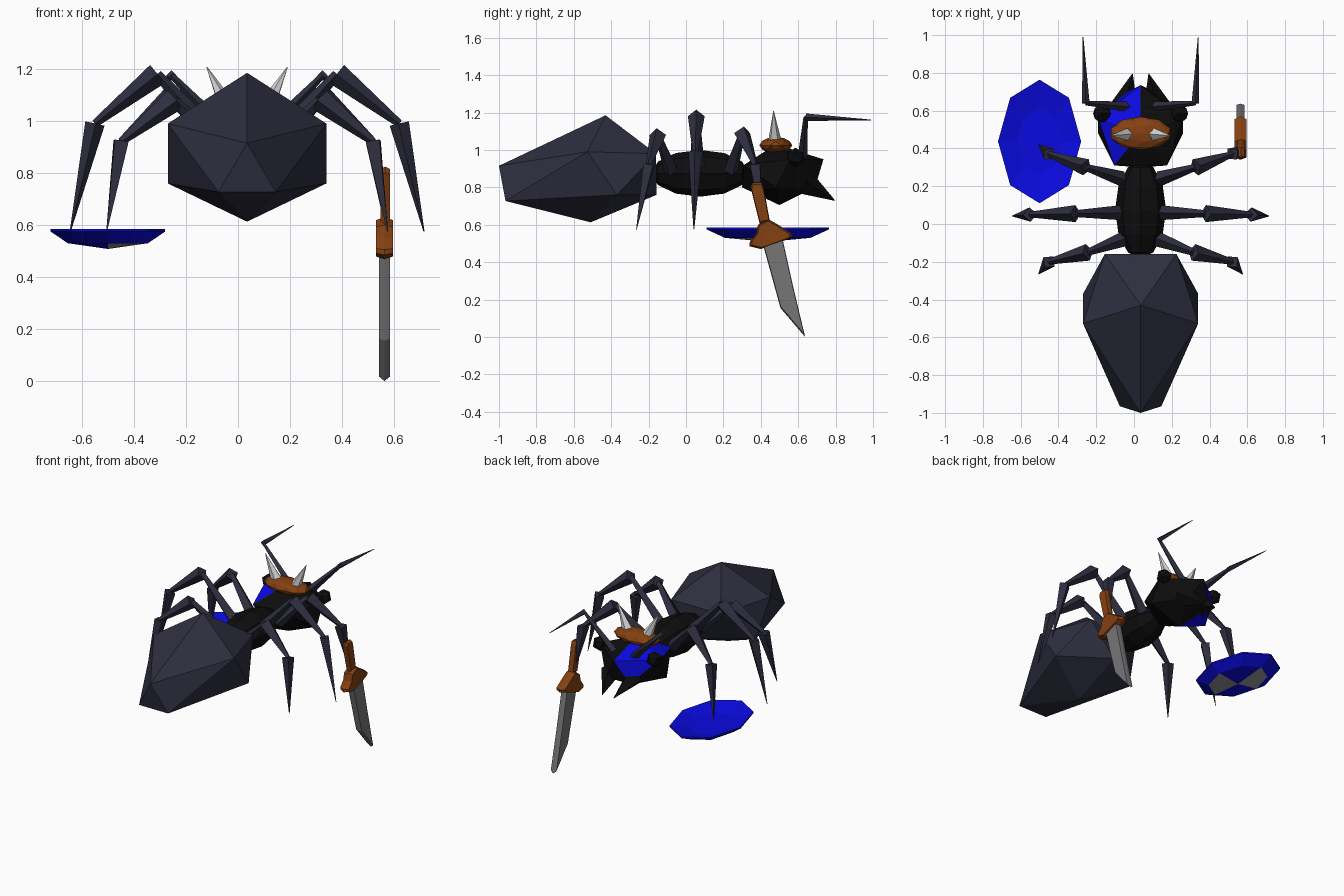
import bpy, bmesh, math
from mathutils import Vector, Matrix

if "Cube" in bpy.data.objects:
    bpy.data.objects.remove(bpy.data.objects["Cube"])

CX = 0.035  # body centre line


def mat(name, c):
    m = bpy.data.materials.new(name)
    m.diffuse_color = (*c, 1)
    m.use_nodes = True
    m.node_tree.nodes["Principled BSDF"].inputs["Base Color"].default_value = m.diffuse_color
    return m


SLATE = mat("dark slate", (0.027, 0.027, 0.05))
BLACK = mat("black", (0.004, 0.004, 0.004))
BLUE = mat("blue", (0.003, 0.003, 0.75))
BROWN = mat("brown", (0.23, 0.052, 0.006))
STEEL = mat("steel grey", (0.18, 0.18, 0.18))
SILVER = mat("shield grey", (0.32, 0.32, 0.32))
IVORY = mat("horn white", (0.68, 0.68, 0.68))


def finish(name, bm, mats, rule=None):
    bmesh.ops.recalc_face_normals(bm, faces=bm.faces)
    bm.normal_update()
    if rule:
        for f in bm.faces:
            f.material_index = rule(f)
    me = bpy.data.meshes.new(name)
    bm.to_mesh(me)
    bm.free()
    for m in mats:
        me.materials.append(m)
    ob = bpy.data.objects.new(name, me)
    bpy.context.collection.objects.link(ob)
    return ob


def facet_body(name, half, mats, rule=None):
    """Convex faceted body from points on one side, mirrored over the centre line."""
    bm = bmesh.new()
    for x, y, z in half:
        for s in ((1, -1) if x else (1,)):
            bm.verts.new((CX + s * x, y, z))
    bmesh.ops.convex_hull(bm, input=bm.verts)
    return finish(name, bm, mats, rule)


def ball(name, c, r, m, sub=1):
    bm = bmesh.new()
    bmesh.ops.create_icosphere(bm, subdivisions=sub, radius=1)
    bmesh.ops.transform(bm, matrix=Matrix.Translation(c) @ Matrix.Diagonal((*r, 1)), verts=bm.verts)
    return finish(name, bm, [m])


def spikes(name, pts, radii, m, sides=4):
    """Chain of tapering segments; radii are (start, end) of every segment."""
    bm = bmesh.new()
    for a, b, (r1, r2) in zip(pts, pts[1:], radii):
        a, b = Vector(a), Vector(b)
        d = b - a
        mx = Matrix.Translation((a + b) / 2) @ d.to_track_quat('Z', 'Y').to_matrix().to_4x4()
        bmesh.ops.create_cone(bm, cap_ends=True, segments=sides, radius1=r1, radius2=r2,
                              depth=d.length, matrix=mx)
    return finish(name, bm, [m])


def side_plate(name, poly, x, t, m, rim=0.0):
    """Profile in the y-z plane, thickened along x; rim narrows the outer faces."""
    bm = bmesh.new()
    n = len(poly)
    cy, cz = sum(p[0] for p in poly) / n, sum(p[1] for p in poly) / n
    rows = []
    for dx, k in ((-t, 1 - rim), (0, 1), (t, 1 - rim)):
        rows.append([bm.verts.new((x + dx, cy + (y - cy) * k, cz + (z - cz) * k)) for y, z in poly])
    for a, b in zip(rows, rows[1:]):
        for i in range(n):
            j = (i + 1) % n
            bm.faces.new((a[i], a[j], b[j], b[i]))
    bm.faces.new(rows[0])
    bm.faces.new(rows[2])
    return finish(name, bm, [m])


# abdomen, a stretched icosahedron
facet_body("abdomen", [(0, -1.0, .915), (.11, -.965, .727), (0, -.43, 1.185), (.305, -.527, .99),
                       (.305, -.37, .76), (0, -.51, .613), (.19, -.16, .98), (0, -.157, .76)], [SLATE])

# thorax
bm = bmesh.new()
bmesh.ops.create_uvsphere(bm, u_segments=8, v_segments=6, radius=1)
bmesh.ops.transform(bm, verts=bm.verts, matrix=Matrix.Translation((CX, .075, .875))
                    @ Matrix.Diagonal((.135, .26, .125, 1)) @ Matrix.Rotation(math.pi / 2, 4, 'X'))
finish("thorax", bm, [BLACK])


# head with blue patches on its left side
def head_rule(f):
    c = f.calc_center_median()
    return int(c.x < CX - .02 and (c.z > .895 or (c.z < .78 and c.y > .5)))


facet_body("head", [(0, .735, .95), (.09, .69, .80), (0, .48, 1.03), (.225, .56, .95),
                    (.225, .48, .80), (0, .50, .705), (.14, .31, .92), (0, .30, .80)],
           [BLACK, BLUE], head_rule)

# helmet
ball("helmet", (CX, .48, 1.025), (.165, .088, .045), BROWN, 2)

LEGS = {
    "front_leg": [(.10, .24, .89), (.29, .30, 1.09), (.485, .37, .92), (.54, .42, .575)],
    "middle_leg": [(.10, .06, .91), (.345, .055, 1.18), (.585, .05, .99), (.68, .042, .575)],
    "back_leg": [(.09, -.08, .89), (.28, -.15, 1.08), (.485, -.20, .92), (.54, -.265, .575)],
}
for s, side in ((-1, "left"), (1, "right")):
    def at(pts):
        return [(CX + s * x, y, z) for x, y, z in pts]

    # legs
    for name, pts in LEGS.items():
        if name == "front_leg" and s > 0:  # this one holds the sword
            pts = pts[:3] + [(.53, .41, .60)]
        spikes(f"{side}_{name}", at(pts), [(.04, .018), (.045, .015), (.038, .002)], SLATE)
    # antenna
    spikes(f"{side}_antenna", at([(.05, .62, .93), (.29, .64, 1.175), (.305, .99, 1.16)]),
           [(.028, .012), (.02, .002)], SLATE)
    # eye, mandible, horn
    ball(f"{side}_eye", (CX + s * .205, .585, .96), (.052, .052, .052), BLACK)
    spikes(f"{side}_mandible", at([(.085, .63, .83), (.043, .795, .73)]), [(.07, .002)], BLACK)
    spikes(f"{side}_horn", at([(.065, .475, 1.03), (.155, .468, 1.207)]), [(.04, .002)], IVORY, 5)

# sword
side_plate("sword_grip", [(.345, .80), (.355, .825), (.405, .825), (.415, .80), (.45, .61), (.395, .60)],
           .566, .018, BROWN, .12)
side_plate("sword_guard", [(.44, .63), (.485, .605), (.57, .55), (.565, .53), (.50, .505), (.40, .47),
                           (.34, .485), (.34, .505), (.375, .55), (.385, .60)], .563, .032, BROWN, .12)
side_plate("sword_blade", [(.41, .50), (.515, .53), (.575, .26), (.637, 0), (.505, .155)],
           .563, .021, STEEL, .06)

# shield: octagonal dish, chequered underneath
bm = bmesh.new()
rows = []
for k, z in ((.55, .555), (1, .585), (1, .575), (.70, .53)):
    rows.append([bm.verts.new((-.5 + .22 * k * math.sin(i * math.pi / 4),
                               .437 + .327 * k * math.cos(i * math.pi / 4), z)) for i in range(8)])
for a, b in zip(rows, rows[1:]):
    for i in range(8):
        j = (i + 1) % 8
        bm.faces.new((a[i], a[j], b[j], b[i]))
bm.faces.new(rows[0])
tip = bm.verts.new((-.5, .437, .508))
for i in range(8):
    bm.faces.new((rows[3][i], rows[3][(i + 1) % 8], tip))


def shield_rule(f):
    c = f.calc_center_median()
    return int(c.z < .53 and (c.x + .5) * (c.y - .437) < 0)


finish("shield", bm, [BLUE, SILVER], shield_rule)
